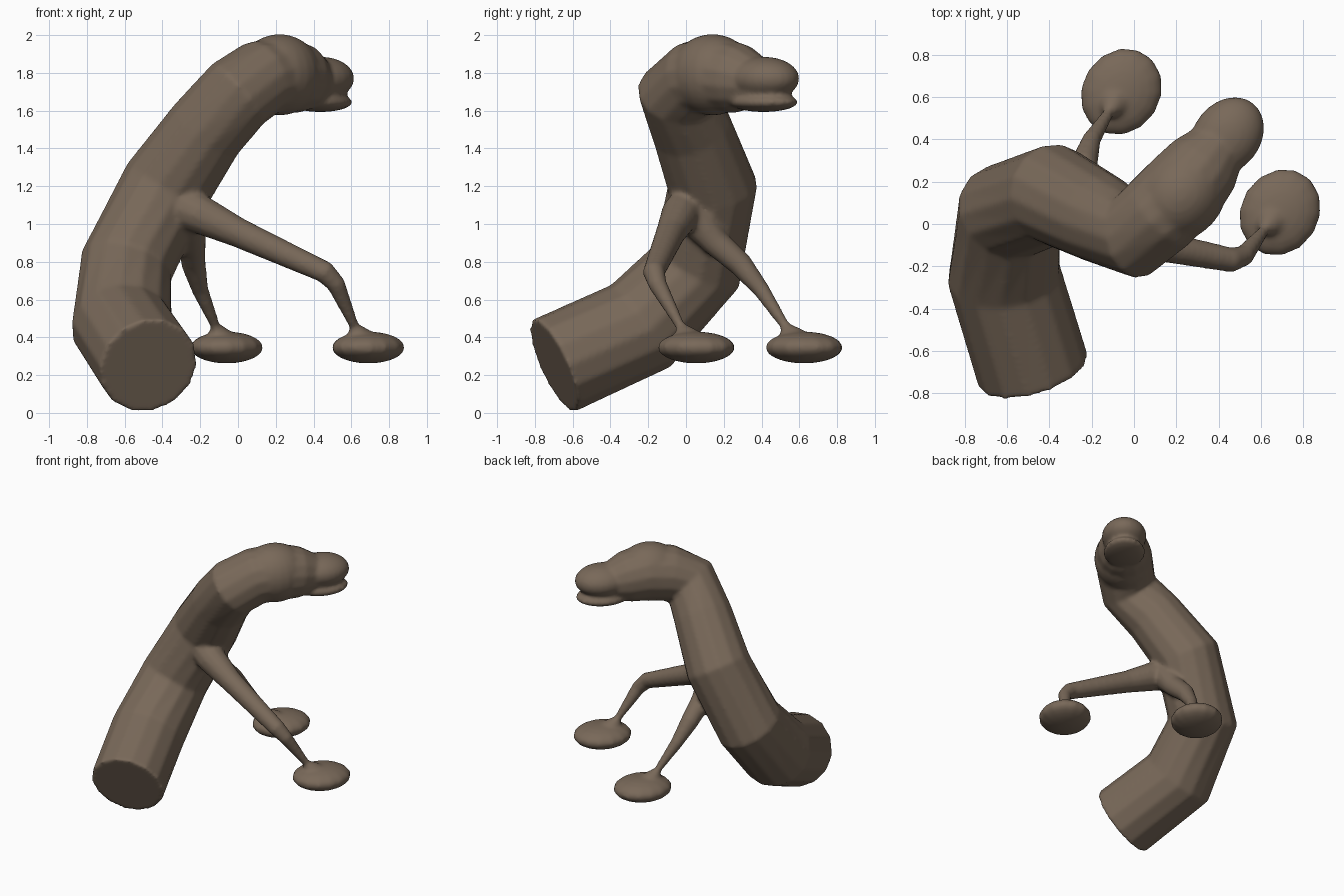
import bpy, bmesh, math
from mathutils import Vector, Matrix

if "Cube" in bpy.data.objects:
    bpy.data.objects.remove(bpy.data.objects["Cube"])

bm = bmesh.new()


def tube(points, sides=14):
    """Closed tube through (x, y, z, radius) points with flat ends."""
    pos = [Vector(p[:3]) for p in points]
    dirs = [(b - a).normalized() for a, b in zip(pos, pos[1:])]
    side = dirs[0].cross(Vector((0, 0, 1))).normalized()
    rings = []
    for i, p in enumerate(points):
        t = (dirs[max(i - 1, 0)] + dirs[min(i, len(dirs) - 1)]).normalized()
        side = (side - t * side.dot(t)).normalized()
        up = t.cross(side)
        ring = []
        for k in range(sides):
            a = 2 * math.pi * k / sides
            ring.append(bm.verts.new(pos[i] + p[3] * (side * math.cos(a) + up * math.sin(a))))
        rings.append(ring)
    for r0, r1 in zip(rings, rings[1:]):
        for k in range(sides):
            j = (k + 1) % sides
            bm.faces.new((r0[k], r0[j], r1[j], r1[k]))
    bm.faces.new(rings[0][::-1])
    bm.faces.new(rings[-1])


def ellipsoid(centre, radii, turn=0, tilt=0, u=24, v=16):
    m = (Matrix.Translation(centre) @ Matrix.Rotation(math.radians(turn), 4, 'Z')
         @ Matrix.Rotation(math.radians(tilt), 4, 'Y') @ Matrix.Diagonal((*radii, 1)))
    bmesh.ops.create_uvsphere(bm, u_segments=u, v_segments=v, radius=1, matrix=m)


# Curved trunk with a flat cut end, bending into the neck and head
tube([(-0.475, -0.70, 0.25, 0.27), (-0.615, -0.24, 0.46, 0.27),
      (-0.59, 0.06, 0.78, 0.25), (-0.38, 0.14, 1.20, 0.24),
      (-0.17, 0.03, 1.50, 0.215), (0.0, -0.05, 1.69, 0.21),
      (0.12, 0.05, 1.77, 0.205), (0.24, 0.17, 1.79, 0.205),
      (0.33, 0.28, 1.77, 0.185), (0.40, 0.37, 1.75, 0.14)])
# Rounded skull
ellipsoid((0.22, 0.14, 1.79), (0.24, 0.205, 0.215), 48)

# Snout and lower jaw, leaving a mouth groove between them
ellipsoid((0.44, 0.415, 1.77), (0.20, 0.16, 0.115), 52)
ellipsoid((0.435, 0.41, 1.645), (0.20, 0.15, 0.052), 52)
ellipsoid((0.42, 0.39, 1.70), (0.18, 0.13, 0.10), 52)

# Thin bent arms tapering to the wrists
tube([(-0.36, 0.06, 1.12, 0.13), (-0.20, -0.03, 1.05, 0.105), (0.0, -0.08, 0.955, 0.08),
      (0.46, -0.17, 0.745, 0.06), (0.52, -0.15, 0.68, 0.05),
      (0.615, -0.03, 0.46, 0.026), (0.64, 0.0, 0.40, 0.075)], 12)
tube([(-0.36, 0.06, 1.12, 0.13), (-0.25, 0.06, 1.01, 0.10), (-0.245, 0.16, 0.90, 0.075),
      (-0.235, 0.29, 0.785, 0.065), (-0.20, 0.40, 0.65, 0.045),
      (-0.12, 0.525, 0.46, 0.026), (-0.10, 0.56, 0.40, 0.075)], 12)

# Flat oval paddles
for centre in ((0.69, 0.055, 0.346), (-0.06, 0.625, 0.346)):
    ellipsoid(centre, (0.215, 0.188, 0.084), 58, 0, 14, 12)

bmesh.ops.recalc_face_normals(bm, faces=bm.faces)
mesh = bpy.data.meshes.new("creature_body")
bm.to_mesh(mesh)
bm.free()
body = bpy.data.objects.new("creature_body", mesh)
bpy.context.collection.objects.link(body)

# Brown skin
skin = bpy.data.materials.new("brown_skin")
skin.diffuse_color = (0.19, 0.14, 0.10, 1)
skin.use_nodes = True
skin.node_tree.nodes["Principled BSDF"].inputs["Base Color"].default_value = skin.diffuse_color
mesh.materials.append(skin)

# Fuse the parts into one soft sculpted surface
fuse = body.modifiers.new("fuse", 'REMESH')
fuse.mode = 'VOXEL'
fuse.voxel_size = 0.014
fuse.use_smooth_shade = True
soften = body.modifiers.new("soften", 'SMOOTH')
soften.factor = 0.5
soften.iterations = 6
